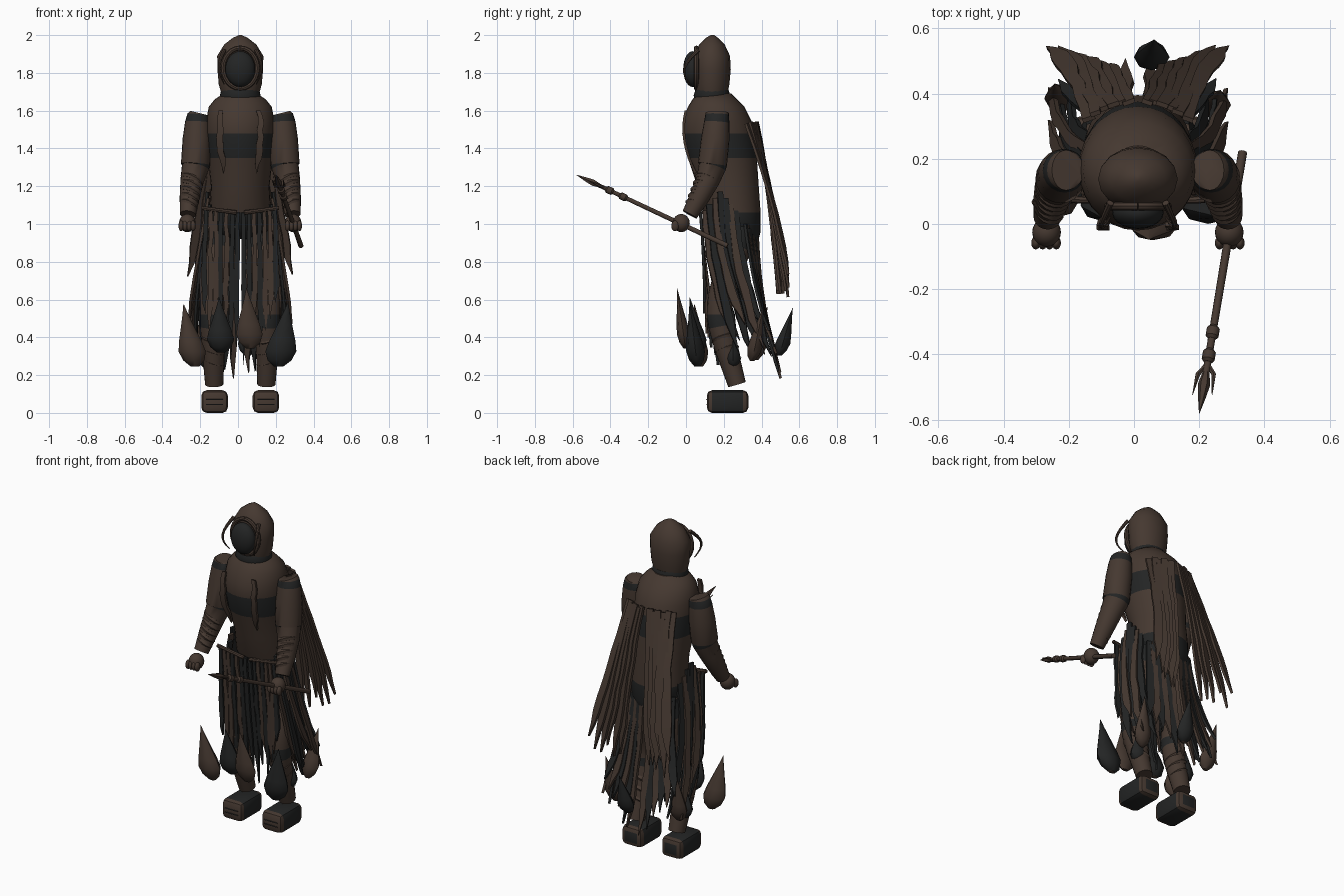
import bpy, bmesh, math, random
from mathutils import Vector

random.seed(4)
AXIS_X = 0.012  # body axis, slightly off centre
cube = bpy.data.objects.get("Cube")
if cube:
    bpy.data.objects.remove(cube)


def material(name, color):
    m = bpy.data.materials.new(name)
    m.use_nodes = True
    m.diffuse_color = (*color, 1)
    m.node_tree.nodes["Principled BSDF"].inputs["Base Color"].default_value = (*color, 1)
    return m


BROWN, DARK = 0, 1
MATS = [material("brown_cloth", (0.06, 0.04, 0.03)),
        material("charcoal", (0.017, 0.018, 0.018))]


def finish(name, bm, angle=40):
    bmesh.ops.recalc_face_normals(bm, faces=bm.faces)
    me = bpy.data.meshes.new(name)
    bm.to_mesh(me)
    bm.free()
    for m in MATS:
        me.materials.append(m)
    for p in me.polygons:
        p.use_smooth = True
    me.set_sharp_from_angle(angle=math.radians(angle))
    ob = bpy.data.objects.new(name, me)
    ob.location.x = AXIS_X
    bpy.context.collection.objects.link(ob)


def loft(name, secs, n=20, follow=True, ref=(1, 0, 0), angle=40):
    """Sections are (point, radius_u, radius_v, material of the span after it)."""
    bm = bmesh.new()
    pts = [Vector(s[0]) for s in secs]
    rings = []
    for i, (p, s) in enumerate(zip(pts, secs)):
        u, v = Vector((1, 0, 0)), Vector((0, 1, 0))
        if follow:
            d = (pts[min(i + 1, len(pts) - 1)] - pts[max(i - 1, 0)]).normalized()
            u = Vector(ref)
            u = (u - d * u.dot(d)).normalized()
            v = d.cross(u)
        rings.append([bm.verts.new(p + u * s[1] * math.cos(a) + v * s[2] * math.sin(a))
                      for a in (math.tau * k / n for k in range(n))])
    for i in range(len(rings) - 1):
        for k in range(n):
            j = (k + 1) % n
            f = bm.faces.new((rings[i][k], rings[i][j], rings[i + 1][j], rings[i + 1][k]))
            f.material_index = secs[i][3]
    bm.faces.new(rings[0])
    bm.faces.new(rings[-1])
    finish(name, bm, angle)


def tube(name, pts, radii, mat=BROWN, n=8, ref=(1, 0, 0)):
    loft(name, [(p, r, r, mat) for p, r in zip(pts, radii)], n, ref=ref)


def body(name, rows, n=28):
    """Upright form: rows are (z, front y, back y, half width, material)."""
    loft(name, [((0, (a + b) / 2, z), w, (b - a) / 2, m) for z, a, b, w, m in rows],
         n, follow=False)


def ball(name, loc, size, mat=BROWN):
    bm = bmesh.new()
    bmesh.ops.create_uvsphere(bm, u_segments=20, v_segments=12, radius=1)
    for v in bm.verts:
        v.co = Vector(loc) + Vector(size) * v.co
    for f in bm.faces:
        f.material_index = mat
    finish(name, bm)


def strand(name, a, b, c, across, width, mat, steps=9):
    """Ragged tapering cloth strip on a quadratic curve."""
    bm = bmesh.new()
    a, b, c, side = Vector(a), Vector(b), Vector(c), Vector(across).normalized()
    prev = None
    for i in range(steps + 1):
        t = i / steps
        p = a * (1 - t) ** 2 + b * 2 * t * (1 - t) + c * t * t
        d = (b - a) * (1 - t) + (c - b) * t
        nrm = d.cross(side).normalized() * 0.007
        taper = 0.75 + 0.5 * t if t < 0.75 else 1.12 * (1 - t) / 0.25 + 0.04
        w = side * width / 2 * taper * random.uniform(0.85, 1.1)
        p = p + side * random.uniform(-0.005, 0.005)
        ring = [bm.verts.new(q) for q in (p - w - nrm, p + w - nrm, p + w + nrm, p - w + nrm)]
        if prev:
            for k in range(4):
                j = (k + 1) % 4
                bm.faces.new((prev[k], prev[j], ring[j], ring[k]))
        else:
            bm.faces.new(ring)
        prev = ring
    bm.faces.new(prev)
    for f in bm.faces:
        f.material_index = mat
    finish(name, bm, 25)


# Torso with chest band and dark hips
body("torso", [(0.92, .22, .385, .1, DARK), (0.96, .14, .395, .15, DARK), (1.06, .09, .395, .162, BROWN),
               (1.2, .06, .385, .155, BROWN), (1.35, .01, .375, .172, DARK), (1.48, -.02, .36, .182, BROWN),
               (1.55, -.015, .345, .18, BROWN), (1.62, .01, .31, .167, BROWN), (1.66, .035, .27, .135, BROWN),
               (1.69, .06, .24, .09, BROWN)])
body("collar", [(1.65, .05, .23, .1, DARK), (1.68, .04, .235, .108, DARK), (1.71, .05, .225, .1, DARK)])

# Hood, hollow face and curved side horns
body("hood", [(1.69, .055, .22, .1, BROWN), (1.74, .045, .23, .114, BROWN), (1.82, .04, .237, .121, BROWN),
              (1.89, .043, .233, .122, BROWN), (1.95, .07, .205, .085, BROWN), (1.985, .105, .17, .04, BROWN),
              (2.0, .13, .15, .008, BROWN)], 16)
ball("face", (0, 0.035, 1.82), (0.079, 0.05, 0.095), DARK)
rim = [(0.091 * math.sin(a), 0.055, 1.825 + 0.107 * math.cos(a))
       for a in (math.tau * k / 24 for k in range(25))]
tube("hood_rim", rim, [0.013] * 25, ref=(0, 1, 0))

for s in (-1, 1):
    tag = "left" if s > 0 else "right"
    horn = [(s * (0.085 + 0.027 * math.sin(t * math.pi)), 0.065 - 0.075 * math.sin(t * math.pi * 0.8),
             1.92 - 0.18 * t) for t in (k / 8 for k in range(9))]
    tube(tag + "_horn", horn, [0.011 - 0.001 * k for k in range(9)], ref=(0, 1, 0))

    # Arm with shoulder cuff and elbow line
    arm = [(.22, .165, 1.588, .045, BROWN), (.222, .165, 1.58, .057, DARK), (.225, .163, 1.54, .067, BROWN),
           (.23, .155, 1.45, .075, BROWN), (.237, .14, 1.315, .077, DARK), (.238, .138, 1.3, .072, BROWN),
           (.255, .115, 1.23, .062, BROWN), (.268, .07, 1.14, .053, BROWN), (.278, .02, 1.05, .042, BROWN)]
    loft(tag + "_arm", [((s * x, y, z), r, max(r, .062), m) if z > 1.5 else ((s * x, y, z), r, r, m)
                        for x, y, z, r, m in arm])
    elbow, wrist = Vector((s * .255, .115, 1.24)), Vector((s * .278, .02, 1.05))
    for i in range(5):
        p = elbow.lerp(wrist, 0.05 + 0.17 * i)
        d = Vector((s * 0.006, -0.005, -0.011))
        r = 0.066 - 0.0035 * i
        tube(f"{tag}_arm_wrap_{i}", [p - d, p, p + d], [r - .008, r, r - .008], n=16)

    # Fist
    ball(tag + "_hand", (s * .28, -.025, 1.005), (.044, .045, .048))
    for i in range(4):
        ball(f"{tag}_finger_{i}", (s * (.25 + .021 * i), -.058, .99), (.014, .02, .028))

    # Leg with dark hip, knee band and shin wraps
    leg = [(.09, .285, .98, .07, DARK), (.105, .265, .87, .078, BROWN), (.125, .235, .78, .077, BROWN),
           (.145, .185, .62, .068, BROWN), (.147, .175, .52, .066, DARK), (.147, .185, .46, .066, BROWN),
           (.143, .21, .35, .061, BROWN), (.138, .27, .15, .048, BROWN)]
    loft(tag + "_leg", [((s * x, y, z), r, r, m) for x, y, z, r, m in leg])
    knee, ankle = Vector((s * .146, .195, .42)), Vector((s * .138, .27, .15))
    for i in range(3):
        p = knee.lerp(ankle, 0.1 + 0.22 * i)
        d = Vector((s * .004, .004, -.013))
        r = 0.07 - 0.005 * i
        tube(f"{tag}_shin_wrap_{i}", [p - d, p, p + d], [r - .009, r, r - .009], n=16)

    # Block shoe, brown toe and heel rim
    bm = bmesh.new()
    bmesh.ops.create_cube(bm, size=1)
    for v in bm.verts:
        v.co = Vector((s * .136, .22, .06)) + v.co * Vector((.14, .22, .12))
    bmesh.ops.bevel(bm, geom=bm.edges[:], offset=.028, segments=2, profile=.5, affect='EDGES')
    bm.normal_update()
    for f in bm.faces:
        y = f.calc_center_median().y
        heel = y > .305 and abs(f.normal.y) < .95
        f.material_index = BROWN if y < .135 or heel else DARK
    finish(tag + "_shoe", bm)
    for z in (.045, .07):
        tube(f"{tag}_toe_line", [(s * .136 - .045, .11, z), (s * .136 + .045, .11, z)], [.003] * 2,
             DARK, ref=(0, 1, 0))

    # Chest lappets and belt rod
    strand(tag + "_lappet", (s * .1, .0, 1.6), (s * .12, -.04, 1.45), (s * .085, .05, 1.27),
           (1, 0, 0), .035, BROWN)
    tube(tag + "_belt_rod", [(s * .02, .07, 1.06), (s * .205, .075, 1.085)], [.012, .011], ref=(0, 1, 0))

    # Cape: long upper strips fanning outward, open at the centre
    for i in range(6):
        x = .03 + .024 * i
        strand(f"{tag}_cape_{i}", (s * x, .372 - .05 * (i / 5) ** 2, 1.54 - .01 * (i % 2)),
               (s * (x + .045), .47 + .005 * i, 1.06),
               (s * (.1 + .035 * i), .485 + .014 * min(i, 4), random.uniform(.58, .74)),
               (1, -.35 * s, 0), .05, BROWN)

    # Tail strips below the hips
    for i in range(6):
        x = .025 + .024 * i
        strand(f"{tag}_tail_{i}", (s * x, .375 - .012 * i, 1.0), (s * (x + .02), .37, .62),
               (s * (.04 + .04 * i), .5 - .012 * i, .17 + .05 * i + random.uniform(0, .06)),
               (1, -.3 * s, 0), .042, DARK if i % 2 else BROWN)

    # Side strips sweeping backward over the hips
    for i in range(7):
        y = .1 + .027 * i
        strand(f"{tag}_hip_strip_{i}", (s * (.172 - .006 * abs(i - 3)), y, 1.17 - .1 * abs(i - 3) / 3),
               (s * (.225 + .012 * (i % 3)), y + .03, .68),
               (s * (.2 + .035 * (i % 3)), .25 + .033 * i, random.uniform(.27, .5)),
               (-.25 * s, 1, 0), .042, BROWN if i in (0, 2, 5) else DARK)

    # Front apron strips
    for i in range(7):
        x = .015 + .028 * i
        strand(f"{tag}_apron_{i}", (s * x, .075, 1.06 + .004 * i), (s * (x + .008), .1, .75),
               (s * (x + .005), .17 - .012 * i, random.uniform(.24, .4) + .035 * i),
               (1, 0, 0), .028, DARK if i in (0, 1, 3, 6) else BROWN)

# Hanging shards: centre, height, half width, half depth, lean x, lean y, colour
shards = [((-.27, .06, .41), .33, .072, .05, -.06, -.03, BROWN), ((-.107, .045, .465), .29, .072, .05, -.01, -.05, DARK),
          ((.043, -.025, .5), .32, .07, .035, -.02, -.045, BROWN), ((.228, .04, .415), .34, .082, .05, .05, -.04, DARK),
          ((.238, .38, .42), .29, .055, .04, .03, .06, BROWN), ((-.24, .4, .42), .28, .055, .04, -.03, .06, BROWN),
          ((.045, .53, .43), .25, .055, .04, .01, .07, DARK), ((-.18, .25, .34), .2, .05, .04, 0, 0, DARK),
          ((.168, .25, .34), .2, .05, .04, 0, 0, DARK)]
drop = [(0, .3), (.1, .78), (.24, 1), (.4, .84), (.65, .48), (.85, .2), (1, .02)]
for i, (c, h, w, dpt, lx, ly, m) in enumerate(shards):
    loft(f"shard_{i}", [(Vector(c) + Vector((lx, ly, h)) * (t - .5), w * k, dpt * k, m)
                        for t, k in drop], 8, follow=False, angle=50)

# Spear held in the left hand
butt, tip = Vector((.321, .22, .885)), Vector((.188, -.58, 1.26))


def along(t):
    return butt.lerp(tip, t)


tube("spear_shaft", [along(0), along(.3), along(.86)], [.014, .013, .011], n=10)
for t in (.69, .78):
    tube("spear_collar", [along(t - .025), along(t - .015), along(t + .015), along(t + .025)],
         [.012, .02, .02, .012], n=10)
tube("spear_head", [along(.84), along(.89), along(.94), along(1)], [.01, .019, .012, .001], n=6)
for off in ((.03, 0, 0), (-.03, 0, 0)):
    o = Vector(off)
    tube("spear_prong", [along(.81), along(.85) + o * .8, along(.93) + o], [.007, .008, .001], n=6,
         ref=(0, 0, 1))
